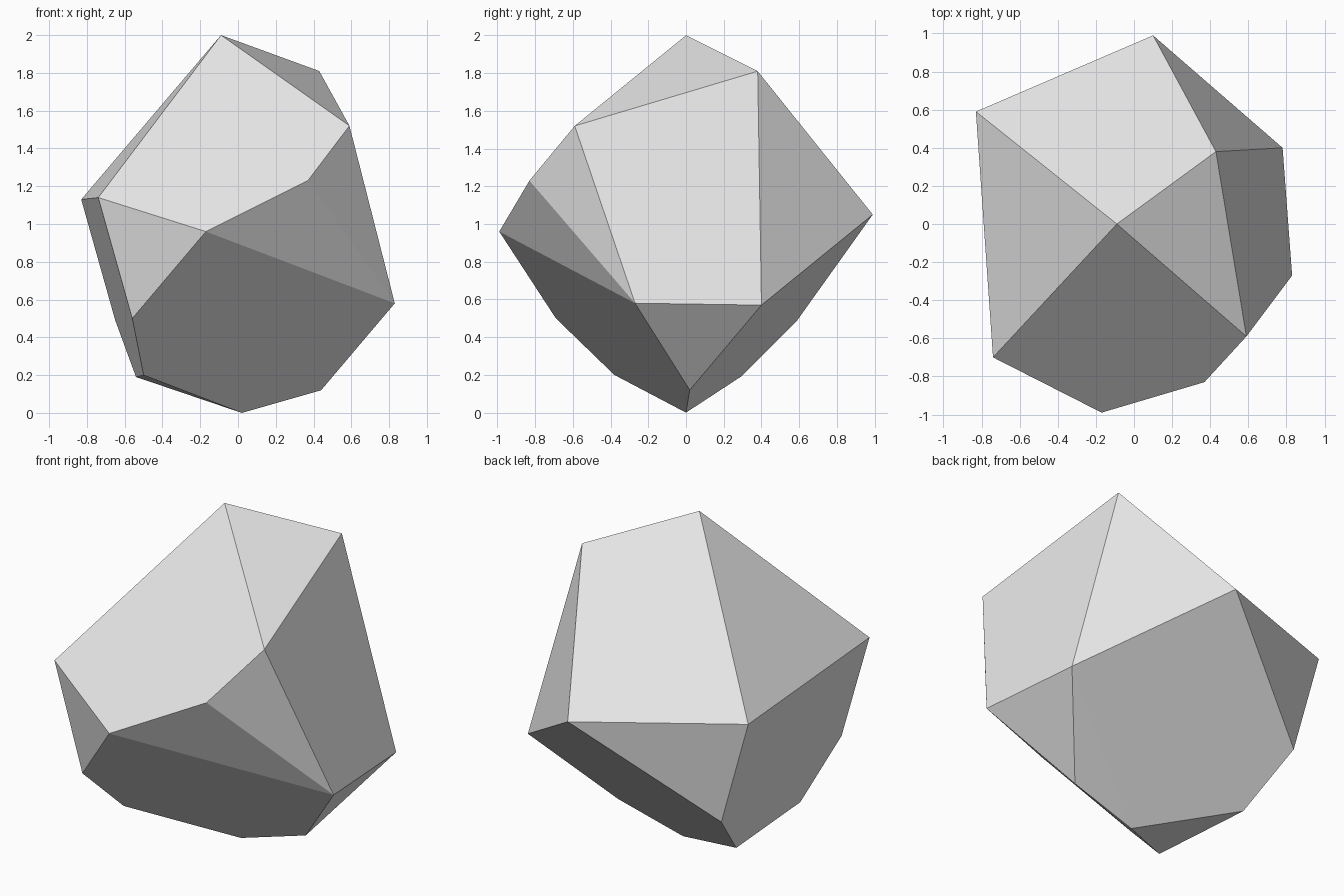
import bpy
import bmesh
import math

# Remove the default cube
default_cube = bpy.data.objects.get("Cube")
if default_cube:
    bpy.data.objects.remove(default_cube, do_unlink=True)


def flat_material(name, colour):
    material = bpy.data.materials.new(name)
    material.use_nodes = True
    material.diffuse_color = colour
    shader = next(n for n in material.node_tree.nodes if n.type == "BSDF_PRINCIPLED")
    shader.inputs["Base Color"].default_value = colour
    return material


def faceted_stone(name, corners, material, flatness):
    """Wrap corner points in a convex hull and merge nearly flat triangles."""
    bm = bmesh.new()
    for corner in corners:
        bm.verts.new(corner)
    bmesh.ops.convex_hull(bm, input=bm.verts[:])
    bmesh.ops.dissolve_limit(bm, angle_limit=math.radians(flatness),
                             verts=bm.verts[:], edges=bm.edges[:])
    bmesh.ops.recalc_face_normals(bm, faces=bm.faces[:])
    for face in bm.faces:
        face.smooth = False
    mesh = bpy.data.meshes.new(name)
    bm.to_mesh(mesh)
    bm.free()
    mesh.materials.append(material)
    stone = bpy.data.objects.new(name, mesh)
    bpy.context.scene.collection.objects.link(stone)
    return stone


# Corners of the stone, grouped by height
crown = [(-.09, 0, 2), (.43, .38, 1.81), (.59, -.59, 1.52)]
girdle = [(.37, -.83, 1.23), (-.17, -.99, .96), (-.74, -.7, 1.14),
          (-.83, .59, 1.13), (.1, .99, 1.05)]
lower_ring = [(.83, -.27, .58), (.78, .4, .57),
              (-.56, -.69, .5), (-.65, .59, .49)]
base = [(-.5, -.38, .2), (-.54, .29, .19), (.44, .02, .12), (.02, 0, 0)]

# Faceted rock
stone_grey = flat_material("stone grey", (.8, .8, .8, 1))
faceted_stone("rock", crown + girdle + lower_ring + base, stone_grey, 2.5)
